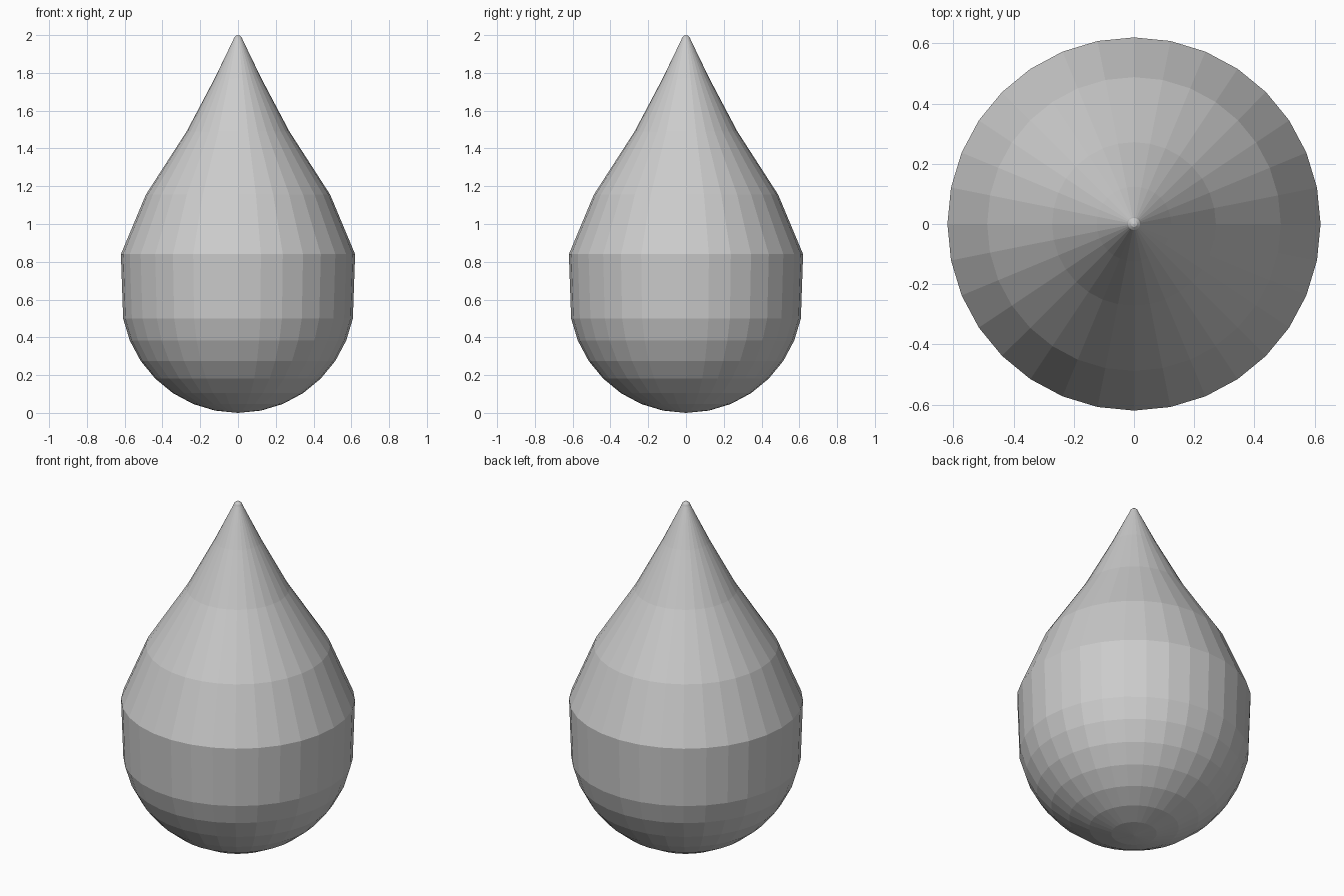
import bpy, bmesh, math

if "Cube" in bpy.data.objects:
    bpy.data.objects.remove(bpy.data.objects["Cube"])

SIDES = 32
R = 0.62

# Lower half: hemisphere rings from the bottom pole up (11.25 degree steps)
profile = []
for k in range(1, 8):
    a = math.radians(11.25 * k)
    profile.append((R * math.sin(a), R * (1 - math.cos(a))))

# Upper half: raised widest ring, tapering shoulders and tiny rounded tip
profile += [(R, 0.84), (0.488, 1.155), (0.272, 1.49), (0.124, 1.77),
            (0.024, 1.977), (0.020, 1.988), (0.010, 1.997)]

bm = bmesh.new()
rings = [[bm.verts.new((r * math.cos(2 * math.pi * i / SIDES),
                        r * math.sin(2 * math.pi * i / SIDES), z))
          for i in range(SIDES)] for r, z in profile]
bottom = bm.verts.new((0, 0, 0))
top = bm.verts.new((0, 0, 2))

# Skin between rings and close both poles
for i in range(SIDES):
    j = (i + 1) % SIDES
    for a, b in zip(rings, rings[1:]):
        bm.faces.new((a[i], a[j], b[j], b[i]))
    bm.faces.new((bottom, rings[0][j], rings[0][i]))
    bm.faces.new((top, rings[-1][i], rings[-1][j]))

mesh = bpy.data.meshes.new("droplet")
bm.to_mesh(mesh)
bm.free()
bpy.context.collection.objects.link(bpy.data.objects.new("droplet", mesh))
